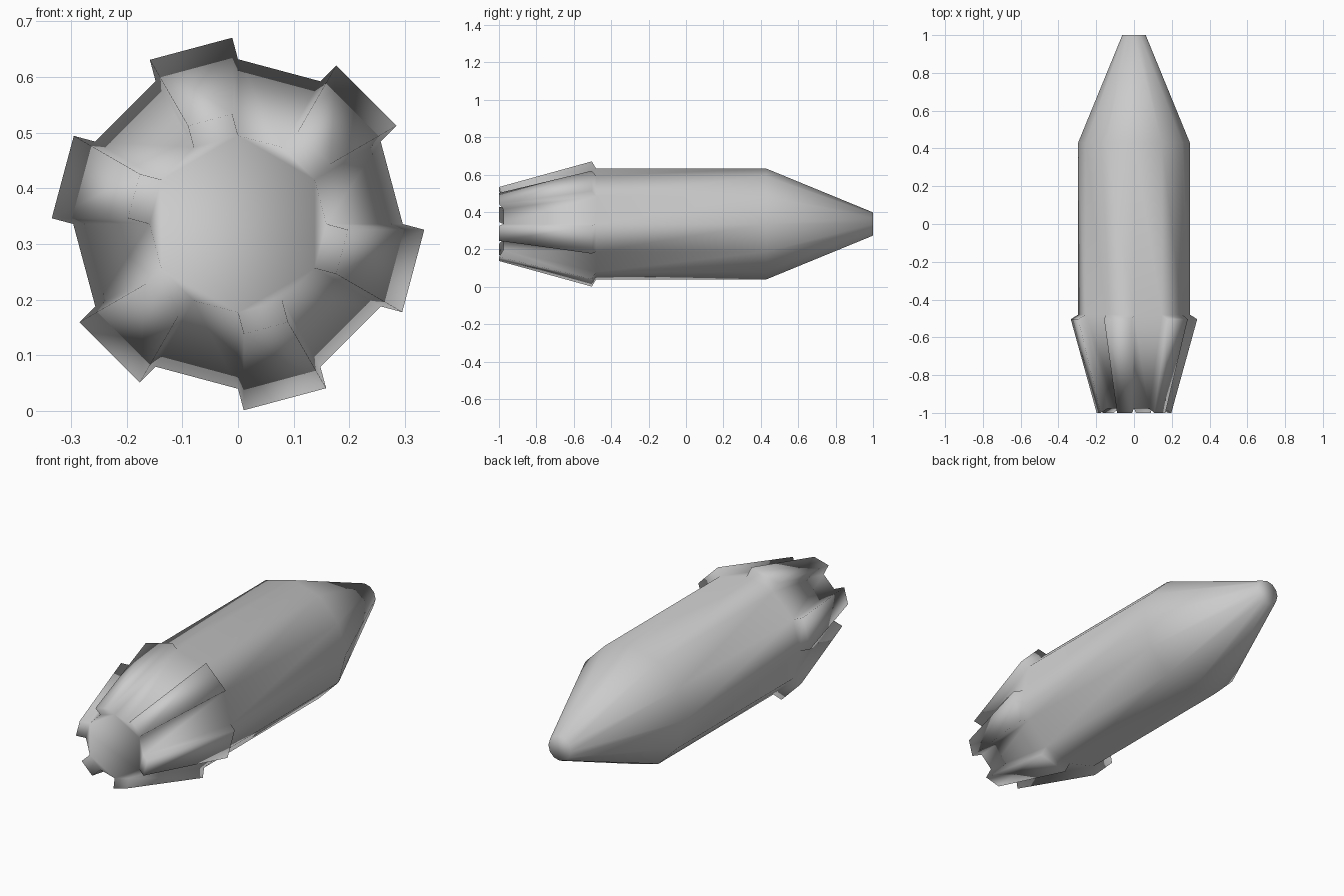
import bpy, bmesh, math
from mathutils import Vector

if "Cube" in bpy.data.objects:
    bpy.data.objects.remove(bpy.data.objects["Cube"])

SIDES = 12
CZ = 0.336
# (y, radius) profile from tail to nose tip
PROFILE = [(-0.976, 0.159), (-0.48, 0.296), (0.43, 0.296), (1.0, 0.062)]

bm = bmesh.new()


def ring(y, r):
    return [bm.verts.new((r * math.cos(2 * math.pi * i / SIDES), y,
                          CZ + r * math.sin(2 * math.pi * i / SIDES)))
            for i in range(SIDES)]


# Twelve-sided shell: tapered tail, cylinder, nose cone
rings = [ring(y, r) for y, r in PROFILE]
bands = []
for a, b in zip(rings, rings[1:]):
    bands.append([bm.faces.new((a[i], a[(i + 1) % SIDES], b[(i + 1) % SIDES], b[i]))
                  for i in range(SIDES)])
bm.faces.new(rings[0])
bm.faces.new(rings[-1])
bmesh.ops.recalc_face_normals(bm, faces=bm.faces[:])

# Raised tail ribs: every other tail face pushed outwards and slightly back
ribs = bmesh.ops.extrude_discrete_faces(bm, faces=bands[0][1::2])["faces"]
for f in ribs:
    c = f.calc_center_median()
    out = Vector((c.x, 0, c.z - CZ)).normalized() * 0.04
    bmesh.ops.translate(bm, verts=f.verts[:], vec=out + Vector((0, -0.024, 0)))

bmesh.ops.recalc_face_normals(bm, faces=bm.faces[:])
for f in bm.faces:
    f.smooth = True

mesh = bpy.data.meshes.new("ribbed_shell")
bm.to_mesh(mesh)
bm.free()
obj = bpy.data.objects.new("ribbed_shell", mesh)
bpy.context.collection.objects.link(obj)
